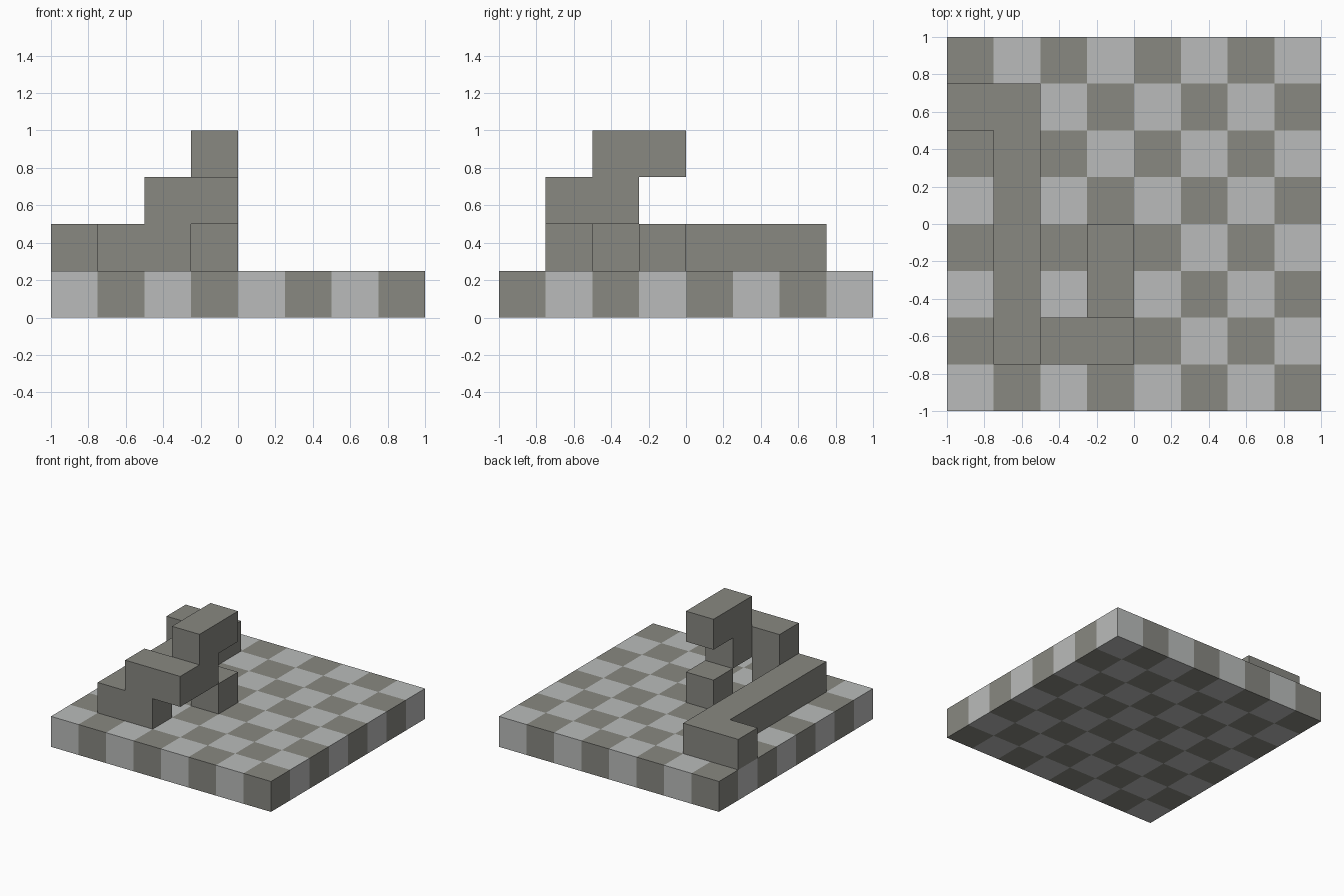
import bpy
import bmesh
from mathutils import Vector, Matrix

CELL = 0.25
COUNT = 8

default_cube = bpy.data.objects.get("Cube")
if default_cube:
    bpy.data.objects.remove(default_cube, do_unlink=True)


def make_material(name, rgb):
    mat = bpy.data.materials.new(name)
    mat.use_nodes = True
    color = (*rgb, 1)
    mat.diffuse_color = color
    mat.node_tree.nodes["Principled BSDF"].inputs["Base Color"].default_value = color
    return mat


dark = make_material("dark grey", (0.246, 0.246, 0.22))
light = make_material("light grey", (0.49, 0.5, 0.495))


def make_object(name, bm, *materials):
    mesh = bpy.data.meshes.new(name)
    bm.to_mesh(mesh)
    bm.free()
    for mat in materials:
        mesh.materials.append(mat)
    obj = bpy.data.objects.new(name, mesh)
    bpy.context.scene.collection.objects.link(obj)
    return obj


# Checkered board: a square grid thickened downwards, rim follows the squares
bm = bmesh.new()
bmesh.ops.create_grid(bm, x_segments=COUNT, y_segments=COUNT, size=1,
                      matrix=Matrix.Translation((0, 0, CELL)))
for face in bm.faces:
    centre = face.calc_center_median()
    column, row = int((centre.x + 1) / CELL), int((centre.y + 1) / CELL)
    face.material_index = (column + row + 1) % 2
board = make_object("checkered_board", bm, dark, light)
slab = board.modifiers.new("thickness", 'SOLIDIFY')
slab.thickness = CELL
slab.offset = -1

STEPS = {"right": (1, 0, 0), "left": (-1, 0, 0), "back": (0, 1, 0),
         "front": (0, -1, 0), "up": (0, 0, 1), "down": (0, 0, -1)}


def block_chain(name, start, moves):
    """Walk from a start cell and skin the visited cells with outer faces only."""
    cell = start
    cells = [cell]
    for direction, amount in moves:
        for _ in range(amount):
            cell = tuple(a + b for a, b in zip(cell, STEPS[direction]))
            cells.append(cell)
    bm = bmesh.new()
    for cell in cells:
        middle = Vector(cell) + Vector((0.5, 0.5, 0.5))
        for step in STEPS.values():
            if tuple(a + b for a, b in zip(cell, step)) in cells:
                continue
            normal = Vector(step)
            u = Vector((step[1], step[2], step[0]))
            v = normal.cross(u)
            corners = [middle + (normal + u * s + v * t) / 2
                       for s, t in ((-1, -1), (1, -1), (1, 1), (-1, 1))]
            bm.faces.new([bm.verts.new(c * CELL - Vector((1, 1, 0)))
                          for c in corners])
    bmesh.ops.remove_doubles(bm, verts=bm.verts, dist=0.001)
    bmesh.ops.recalc_face_normals(bm, faces=bm.faces)
    bmesh.ops.dissolve_limit(bm, angle_limit=0.01, verts=bm.verts, edges=bm.edges)
    return make_object(name, bm, dark)


# Blocky snake from tail to raised head, and the loose block below its head
block_chain("snake_body", (0, 6, 1),
            [("right", 1), ("front", 5), ("right", 1), ("up", 1),
             ("right", 1), ("back", 1), ("up", 1), ("back", 1)])
block_chain("loose_block", (3, 3, 1), [])
